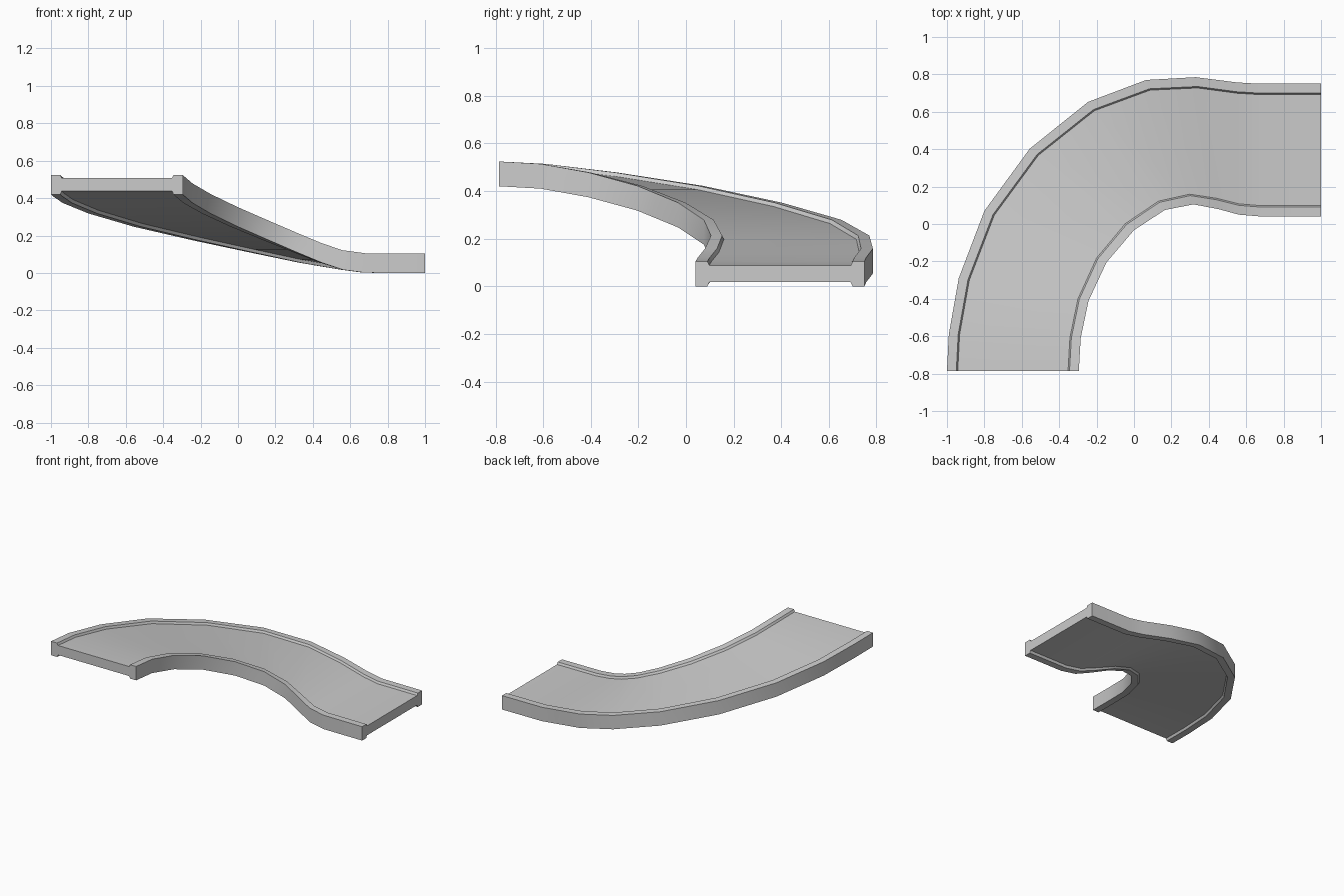
import bpy, bmesh, math
from mathutils import Vector

if "Cube" in bpy.data.objects:
    bpy.data.objects.remove(bpy.data.objects["Cube"])

# Path stations: outer edge x, y / inner edge x, y / underside height
stations = [
    (-1.0, -0.785, -0.295, -0.785, 0.42),
    (-0.99, -0.59, -0.285, -0.61, 0.41),
    (-0.937, -0.29, -0.243, -0.41, 0.374),
    (-0.80, 0.07, -0.147, -0.205, 0.318),
    (-0.557, 0.403, 0.0, -0.033, 0.247),
    (-0.245, 0.653, 0.165, 0.075, 0.175),
    (0.065, 0.77, 0.318, 0.105, 0.109),
    (0.33, 0.785, 0.45, 0.08, 0.054),
    (0.55, 0.757, 0.56, 0.05, 0.017),
    (0.67, 0.75, 0.68, 0.04, 0.001),
    (1.0, 0.75, 1.0, 0.04, 0.0),
]

# Half cross-section (distance from edge, height): deck with raised rails and lower lips
WIDTH = 0.708
half = [(0.058, 0.017), (0.05, 0.0), (0.0, 0.0),
        (0.0, 0.104), (0.05, 0.104), (0.058, 0.088)]
section = half + [(WIDTH - d, h) for d, h in reversed(half)]

# Sweep the section along the stations
bm = bmesh.new()
rings = []
for ox, oy, ix, iy, z in stations:
    outer, inner = Vector((ox, oy, z)), Vector((ix, iy, z))
    rings.append([bm.verts.new(outer.lerp(inner, d / WIDTH) + Vector((0, 0, h)))
                  for d, h in section])
n = len(section)
for a, b in zip(rings, rings[1:]):
    for i in range(n):
        j = (i + 1) % n
        bm.faces.new((a[i], a[j], b[j], b[i]))

# End caps
bm.faces.new(rings[0])
bm.faces.new(rings[-1][::-1])
bmesh.ops.recalc_face_normals(bm, faces=bm.faces)

mesh = bpy.data.meshes.new("curved_ramp")
bm.to_mesh(mesh)
bm.free()
ramp = bpy.data.objects.new("curved_ramp", mesh)
bpy.context.collection.objects.link(ramp)

# Soft along the bend, crisp at the rails
bpy.context.view_layer.objects.active = ramp
ramp.select_set(True)
bpy.ops.object.shade_smooth_by_angle(angle=math.radians(35))
